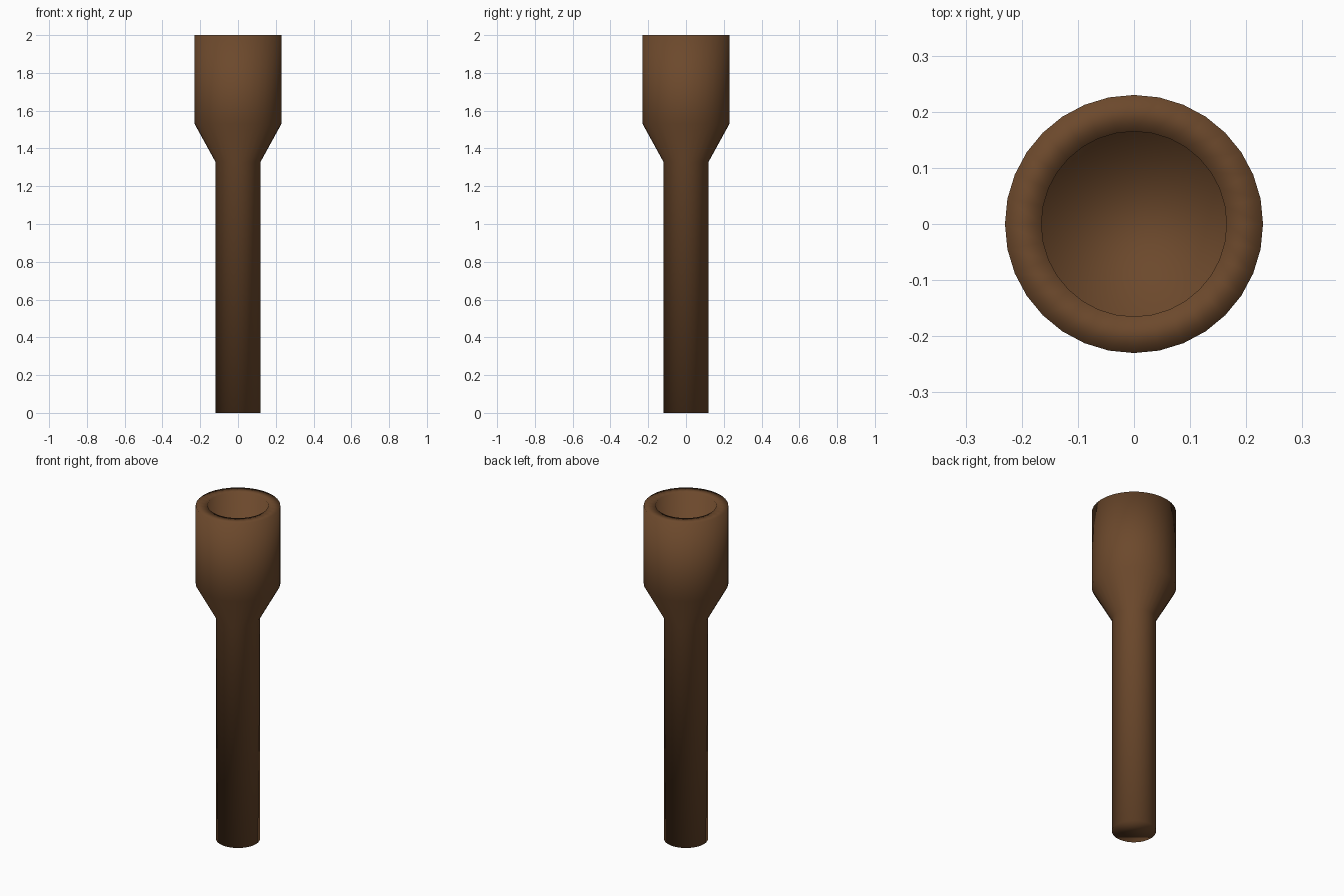
import bpy, bmesh
from math import cos, sin, tau

if "Cube" in bpy.data.objects:
    bpy.data.objects.remove(bpy.data.objects["Cube"])

SIDES = 32

# Profile (radius, z): shaft foot, shaft top, flare, head wall, rim, cup wall down to its floor
PROFILE = [(0.12, 0.0), (0.12, 1.33), (0.23, 1.53), (0.23, 2.0),
           (0.165, 2.0), (0.165, 1.6)]


def lathe(name, profile, sides):
    """Turn a profile around z and cap both ends."""
    bm = bmesh.new()
    rings = [[bm.verts.new((r * cos(tau * i / sides), r * sin(tau * i / sides), z))
              for i in range(sides)] for r, z in profile]
    for a, b in zip(rings, rings[1:]):
        for i in range(sides):
            j = (i + 1) % sides
            bm.faces.new((a[i], a[j], b[j], b[i]))
    bm.faces.new(rings[0][::-1])
    bm.faces.new(rings[-1])
    for f in bm.faces:
        f.smooth = True
    mesh = bpy.data.meshes.new(name)
    bm.to_mesh(mesh)
    bm.free()
    obj = bpy.data.objects.new(name, mesh)
    bpy.context.collection.objects.link(obj)
    return obj


# Wooden handle with a hollowed head
wood = bpy.data.materials.new("dark_wood")
wood.diffuse_color = (0.15, 0.066, 0.025, 1)
wood.use_nodes = True
wood.node_tree.nodes["Principled BSDF"].inputs["Base Color"].default_value = wood.diffuse_color
handle = lathe("hollow_headed_handle", PROFILE, SIDES)
handle.data.materials.append(wood)
